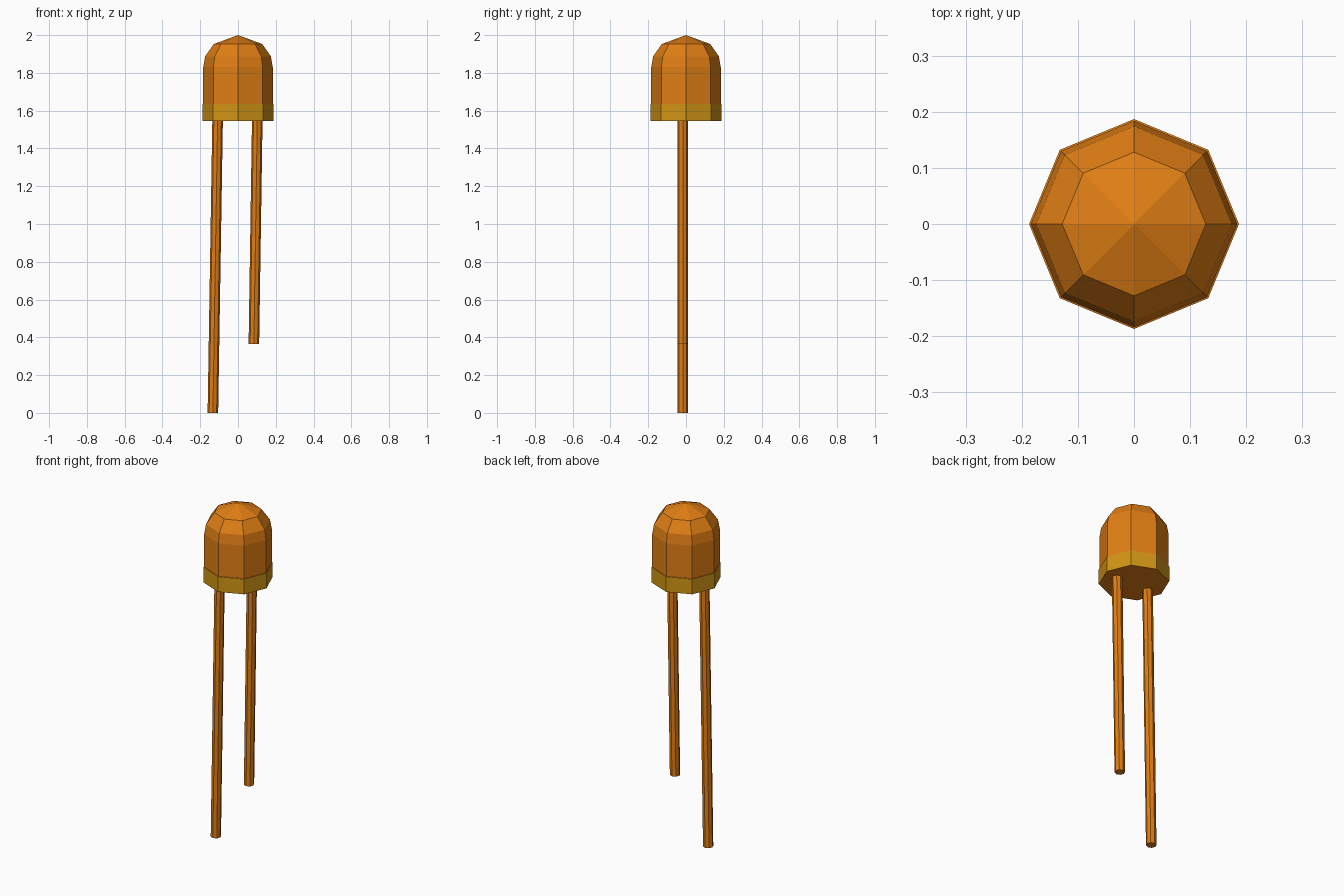
import bpy, bmesh, math
from mathutils import Vector

if "Cube" in bpy.data.objects:
    bpy.data.objects.remove(bpy.data.objects["Cube"])


def material(name, rgb):
    m = bpy.data.materials.new(name)
    m.diffuse_color = (*rgb, 1)
    m.use_nodes = True
    m.node_tree.nodes["Principled BSDF"].inputs["Base Color"].default_value = m.diffuse_color
    return m


orange = material("orange", (0.75, 0.21, 0.007))
amber = material("amber", (0.64, 0.30, 0.007))


def loft(name, rings, sides, mats, rule=None):
    """Skin rings of (centre, radius); radius 0 makes a tip. Ends are capped."""
    bm = bmesh.new()
    loops = []
    for c, r in rings:
        if r == 0:
            loops.append([bm.verts.new(c)])
        else:
            loops.append([bm.verts.new(Vector(c) + Vector((
                r * math.cos(2 * math.pi * i / sides),
                r * math.sin(2 * math.pi * i / sides), 0))) for i in range(sides)])
    for a, b in zip(loops, loops[1:]):
        for i in range(sides):
            j = (i + 1) % sides
            if len(b) == 1:
                bm.faces.new((a[i], a[j], b[0]))
            else:
                bm.faces.new((a[i], a[j], b[j], b[i]))
    bm.faces.new(loops[0][::-1])
    if len(loops[-1]) > 1:
        bm.faces.new(loops[-1])
    bm.normal_update()
    if rule:
        for f in bm.faces:
            f.material_index = rule(f)
    me = bpy.data.meshes.new(name)
    bm.to_mesh(me)
    bm.free()
    for m in mats:
        me.materials.append(m)
    ob = bpy.data.objects.new(name, me)
    bpy.context.collection.objects.link(ob)
    return ob


# Lamp: rim band, straight wall and faceted dome; only the rim's side is amber
profile = [(0.187, 1.545), (0.187, 1.635), (0.184, 1.636), (0.184, 1.83),
           (0.174, 1.888), (0.128, 1.953), (0, 2.0)]
loft("lamp_body", [((0, 0, z), r) for r, z in profile], 8, [orange, amber],
     lambda f: int(f.calc_center_median().z < 1.62 and abs(f.normal.z) < 0.5))

# Two slightly leaning wire leads, one longer than the other
for name, x0, z0, x1 in (("long_lead", -0.133, 0.0, -0.108),
                         ("short_lead", 0.084, 0.365, 0.102)):
    loft(name, [((x0, -0.017, z0), 0.028), ((x1, -0.017, 1.55), 0.028)], 8, [orange])
